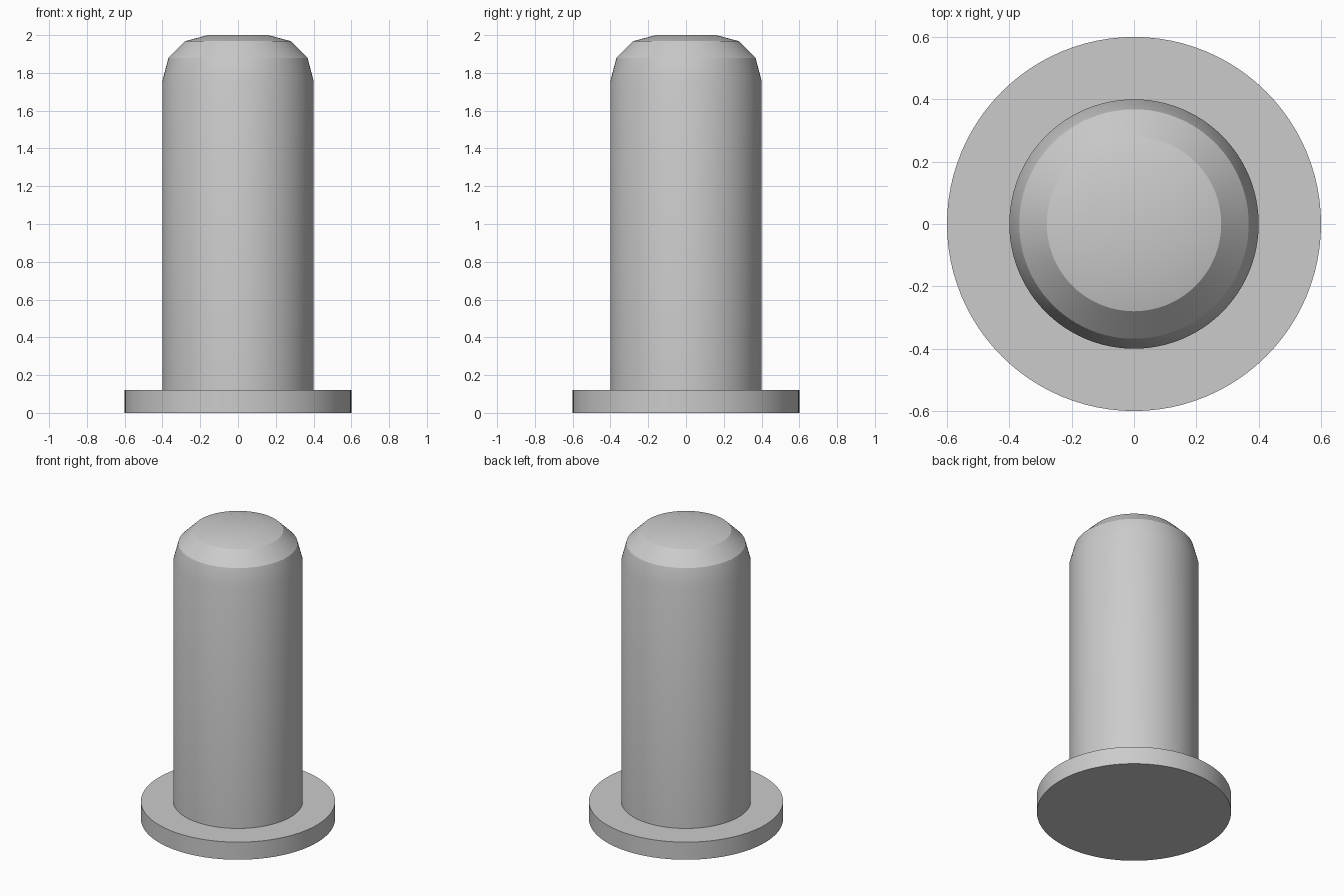
import bpy
import bmesh
import math

SEGMENTS = 96

cube = bpy.data.objects.get("Cube")
if cube:
    bpy.data.objects.remove(cube, do_unlink=True)

grey = bpy.data.materials.new("plain_grey")
grey.use_nodes = True
colour = (0.6, 0.6, 0.6, 1)
grey.diffuse_color = colour
grey.node_tree.nodes["Principled BSDF"].inputs["Base Color"].default_value = colour


def lathe(name, profile, cap_bottom=False, cap_top=False):
    """Turn an upward (radius, height) profile around z."""
    bm = bmesh.new()
    rings = []
    for radius, height in profile:
        ring = []
        for i in range(SEGMENTS):
            a = math.tau * i / SEGMENTS
            ring.append(bm.verts.new((radius * math.cos(a), radius * math.sin(a), height)))
        rings.append(ring)
    for low, high in zip(rings, rings[1:]):
        for i in range(SEGMENTS):
            j = (i + 1) % SEGMENTS
            bm.faces.new((low[i], low[j], high[j], high[i]))
    if cap_bottom:
        bm.faces.new(rings[0][::-1])
    if cap_top:
        bm.faces.new(rings[-1])
    mesh = bpy.data.meshes.new(name)
    bm.to_mesh(mesh)
    bm.free()
    mesh.materials.append(grey)
    obj = bpy.data.objects.new(name, mesh)
    bpy.context.collection.objects.link(obj)
    bpy.ops.object.select_all(action="DESELECT")
    obj.select_set(True)
    bpy.context.view_layer.objects.active = obj
    bpy.ops.object.shade_smooth_by_angle(angle=math.radians(30))
    return obj


# Flat round flange, its top ending where the shank begins
lathe("base_flange", [(0.6, 0), (0.6, 0.12), (0.4, 0.12)], cap_bottom=True)

# Straight shank with a faceted, rounded tip
lathe("pin_shank",
      [(0.4, 0.12), (0.4, 1.76), (0.368, 1.88), (0.28, 1.968), (0.16, 2.0)],
      cap_top=True)
